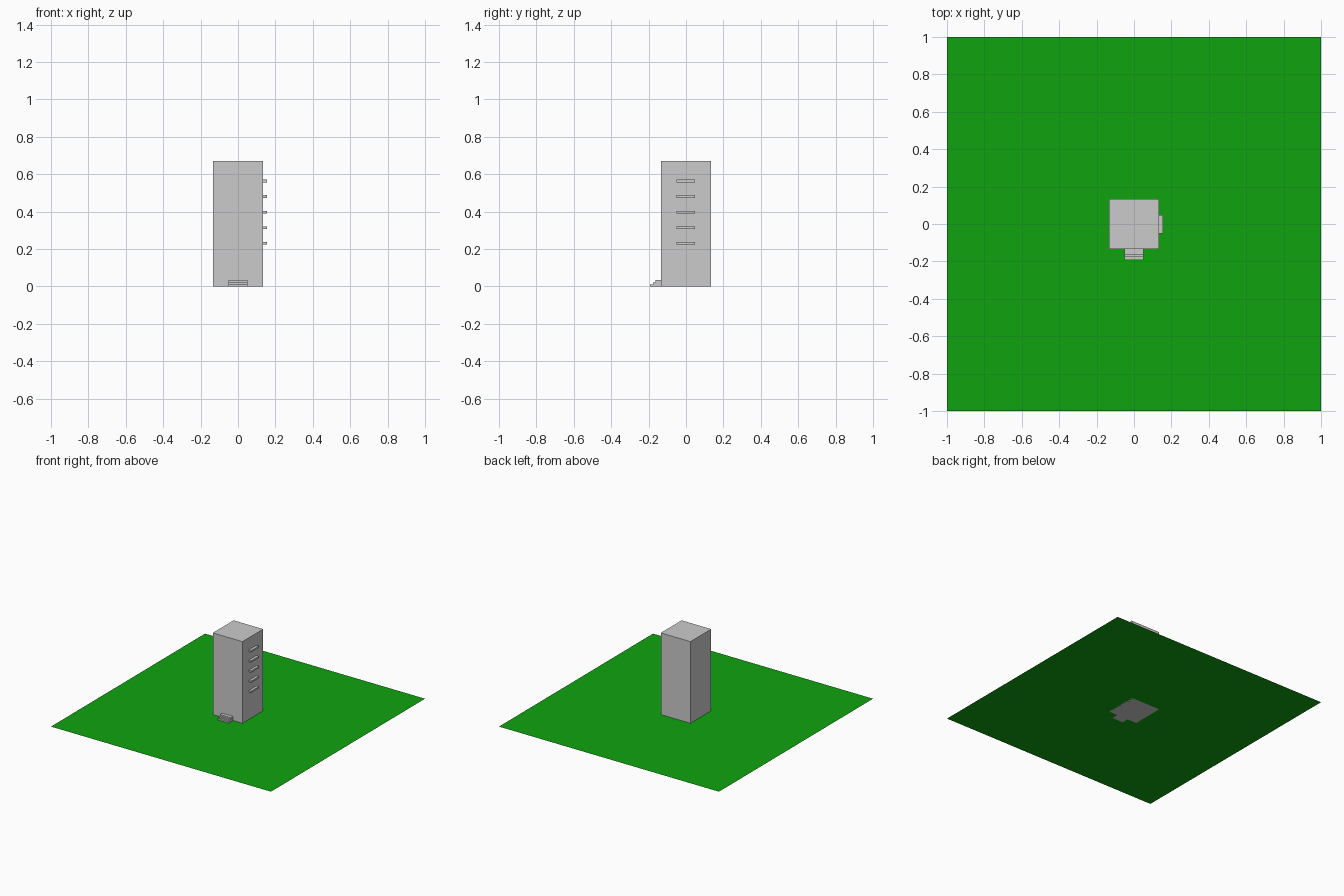
import bpy
import bmesh

if "Cube" in bpy.data.objects:
    bpy.data.objects.remove(bpy.data.objects["Cube"])

HALF = 0.1345      # tower half width
HEIGHT = 0.671


def mesh_object(name, bm):
    mesh = bpy.data.meshes.new(name)
    bm.to_mesh(mesh)
    bm.free()
    obj = bpy.data.objects.new(name, mesh)
    bpy.context.collection.objects.link(obj)
    return obj


def box(name, lo, hi):
    bm = bmesh.new()
    bmesh.ops.create_cube(bm, size=1)
    for v in bm.verts:
        v.co = [(a + b) / 2 + c * (b - a) for a, b, c in zip(lo, hi, v.co)]
    return mesh_object(name, bm)


# Tower block
box("tower", (-HALF, -HALF, 0), (HALF, HALF, HEIGHT))

# Balcony slabs on the right side
for i in range(5):
    z = 0.231 + i * 0.0833
    box(f"balcony_{i + 1}", (HALF, -0.05, z - 0.007), (0.156, 0.049, z + 0.007))

# Entrance steps: side profile extruded across the width
profile = [(-HALF, 0), (-0.192, 0), (-0.192, 0.011), (-0.177, 0.011),
           (-0.177, 0.022), (-0.162, 0.022), (-0.162, 0.034), (-HALF, 0.034)]
bm = bmesh.new()
side = bm.faces.new([bm.verts.new((-0.05, y, z)) for y, z in profile])
ext = bmesh.ops.extrude_face_region(bm, geom=[side], use_keep_orig=True)
bmesh.ops.translate(bm, vec=(0.1, 0, 0),
                    verts=[g for g in ext["geom"] if isinstance(g, bmesh.types.BMVert)])
bmesh.ops.recalc_face_normals(bm, faces=bm.faces)
mesh_object("entrance_steps", bm)

# Flat lawn
bm = bmesh.new()
bmesh.ops.create_grid(bm, x_segments=1, y_segments=1, size=1)
lawn = mesh_object("lawn", bm)
green = bpy.data.materials.new("lawn_green")
green.diffuse_color = (0.005, 0.37, 0.005, 1)
green.use_nodes = True
green.node_tree.nodes["Principled BSDF"].inputs["Base Color"].default_value = green.diffuse_color
lawn.data.materials.append(green)
